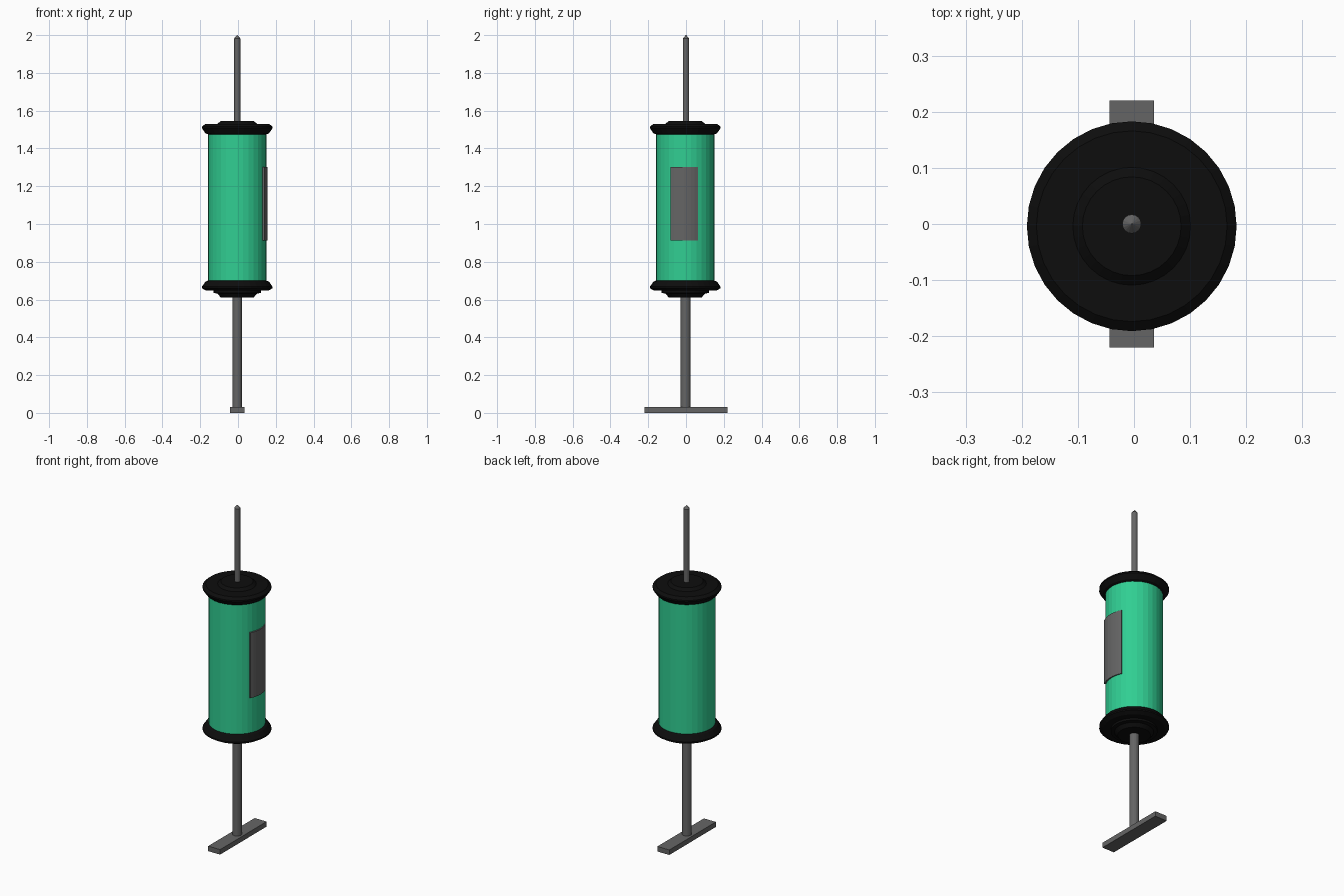
import bpy, bmesh, math

if "Cube" in bpy.data.objects:
    bpy.data.objects.remove(bpy.data.objects["Cube"])

CX, CY = -0.004, -0.004   # barrel axis
SIDES = 32


def material(name, rgb):
    m = bpy.data.materials.new(name)
    m.diffuse_color = (*rgb, 1)
    m.use_nodes = True
    m.node_tree.nodes["Principled BSDF"].inputs["Base Color"].default_value = m.diffuse_color
    return m


green = material("green", (0.03, 0.62, 0.29))
black = material("black", (0.004, 0.004, 0.004))
grey = material("dark_grey", (0.13, 0.13, 0.13))


def finish(name, bm, mat):
    bmesh.ops.recalc_face_normals(bm, faces=bm.faces)
    me = bpy.data.meshes.new(name)
    bm.to_mesh(me)
    bm.free()
    me.materials.append(mat)
    ob = bpy.data.objects.new(name, me)
    bpy.context.collection.objects.link(ob)
    return ob


def lathe(name, profile, mat, x=CX, y=CY, sides=SIDES):
    """Closed solid of revolution from (radius, z) points, with flat end caps."""
    bm = bmesh.new()
    rings = []
    for r, z in profile:
        rings.append([bm.verts.new((x + r * math.cos(2 * math.pi * i / sides),
                                    y + r * math.sin(2 * math.pi * i / sides), z))
                      for i in range(sides)])
    for a, b in zip(rings, rings[1:]):
        for i in range(sides):
            j = (i + 1) % sides
            bm.faces.new((a[i], a[j], b[j], b[i]))
    bm.faces.new(rings[0])
    bm.faces.new(rings[-1])
    return finish(name, bm, mat)


# Barrel and its two stepped end caps
lathe("barrel", [(0.154, 0.68), (0.154, 1.49)], green)
lathe("top_cap", [(0.155, 1.475), (0.168, 1.48), (0.187, 1.507), (0.187, 1.515),
                  (0.17, 1.529), (0.105, 1.53), (0.088, 1.545)], black)
lathe("bottom_cap", [(0.155, 0.7), (0.168, 0.695), (0.187, 0.668), (0.187, 0.66),
                     (0.165, 0.647), (0.125, 0.647), (0.125, 0.635),
                     (0.105, 0.632), (0.088, 0.612)], black)

# Needle with pointed tip, and plunger rod
lathe("needle", [(0.017, 1.53), (0.017, 1.982), (0.001, 2.0)], grey, y=0, sides=16)
lathe("plunger_rod", [(0.026, 0.02), (0.026, 0.63)], grey, y=-0.003, sides=20)

# Thumb rest bar
bm = bmesh.new()
bmesh.ops.create_cube(bm, size=1)
bmesh.ops.scale(bm, vec=(0.079, 0.44, 0.03), verts=bm.verts)
bmesh.ops.translate(bm, vec=(CX, 0, 0.015), verts=bm.verts)
finish("thumb_rest", bm, grey)

# Blank curved label plate wrapped on the +x side of the barrel
bm = bmesh.new()
steps, half = 8, math.radians(27)
columns = []
for i in range(steps + 1):
    a = -half + 2 * half * i / steps
    columns.append([bm.verts.new((CX + r * math.cos(a), CY - 0.006 + r * math.sin(a), z))
                    for r, z in ((0.145, 0.912), (0.161, 0.912), (0.161, 1.303), (0.145, 1.303))])
for a, b in zip(columns, columns[1:]):
    for k in range(4):
        n = (k + 1) % 4
        bm.faces.new((a[k], a[n], b[n], b[k]))
bm.faces.new(columns[0])
bm.faces.new(columns[-1])
finish("label_plate", bm, grey)
